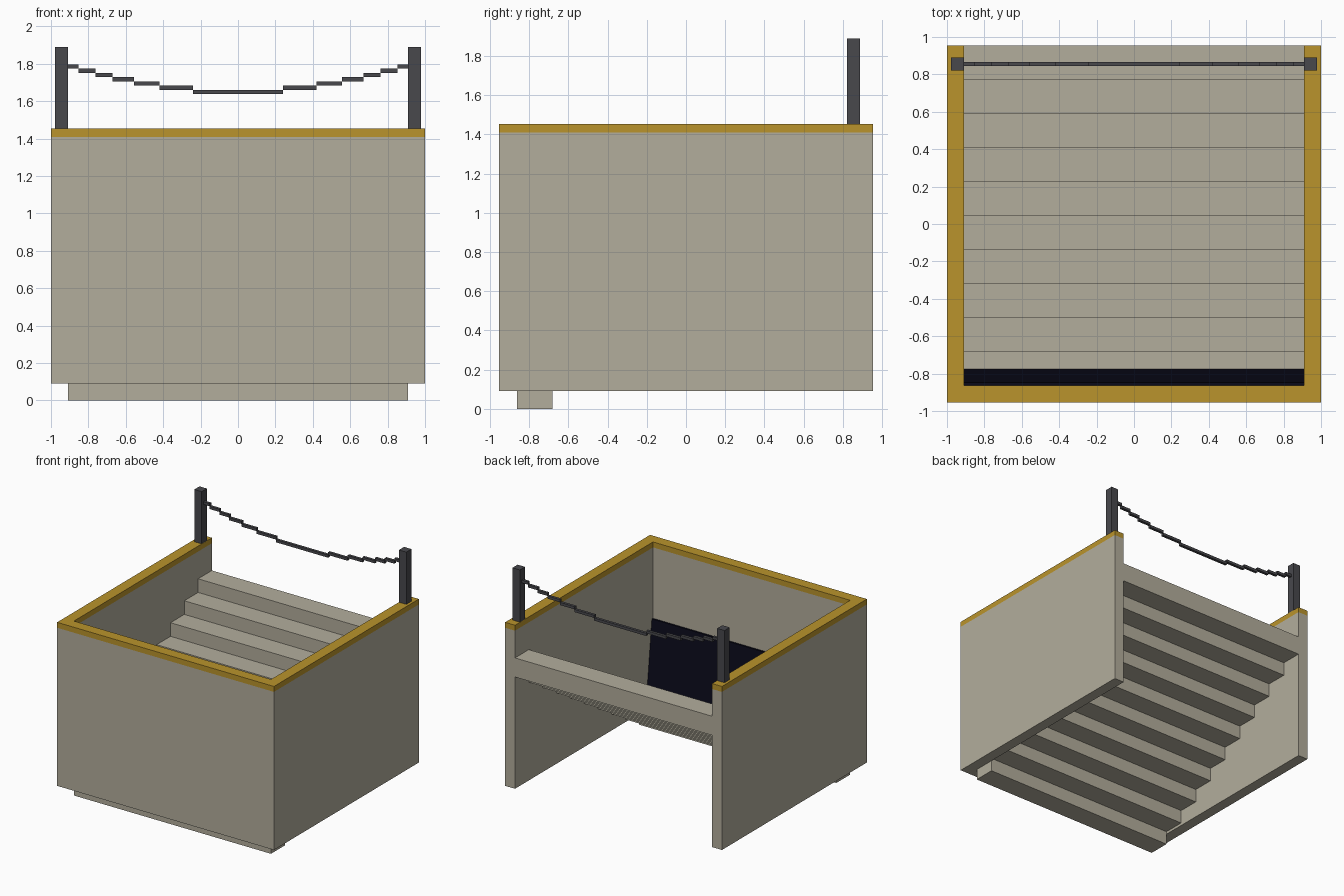
import bpy
import bmesh

old = bpy.data.objects.get("Cube")
if old:
    bpy.data.objects.remove(old, do_unlink=True)

U = 1 / 11  # module: wall thickness


def material(name, rgb):
    m = bpy.data.materials.new(name)
    m.use_nodes = True
    m.diffuse_color = (*rgb, 1)
    m.node_tree.nodes["Principled BSDF"].inputs["Base Color"].default_value = (*rgb, 1)
    return m


concrete = material("concrete", (0.45, 0.42, 0.335))
yellow = material("yellow_trim", (0.49, 0.295, 0.025))
iron = material("dark_iron", (0.065, 0.065, 0.073))
void = material("dark_void", (0.003, 0.003, 0.010))


def extrude(name, outline, depth, mat):
    """Extrude an outline of 3D points along the depth vector."""
    bm = bmesh.new()
    face = bm.faces.new([bm.verts.new(p) for p in outline])
    res = bmesh.ops.extrude_face_region(bm, geom=[face], use_keep_orig=True)
    moved = [v for v in res["geom"] if isinstance(v, bmesh.types.BMVert)]
    bmesh.ops.translate(bm, verts=moved, vec=depth)
    bmesh.ops.recalc_face_normals(bm, faces=bm.faces)
    mesh = bpy.data.meshes.new(name)
    bm.to_mesh(mesh)
    bm.free()
    mesh.materials.append(mat)
    obj = bpy.data.objects.new(name, mesh)
    bpy.context.collection.objects.link(obj)
    return obj


def box(name, x, y, z, mat):
    outline = [(x[0], y[0], z[0]), (x[1], y[0], z[0]),
               (x[1], y[1], z[0]), (x[0], y[1], z[0])]
    return extrude(name, outline, (0, 0, z[1] - z[0]), mat)


half_y = 10.5 * U
inner_x = 1 - U
front_y = -half_y + U
wall_top = 15.5 * U
rim_top = 16 * U

# Three-sided wall and its yellow rim share one plan
plan = [(-1, -half_y), (1, -half_y), (1, half_y), (inner_x, half_y),
        (inner_x, front_y), (-inner_x, front_y), (-inner_x, half_y), (-1, half_y)]
for name, z0, z1, mat in (("surrounding_wall", U, wall_top, concrete),
                          ("wall_rim", wall_top, rim_top, yellow)):
    extrude(name, [(x, y, z0) for x, y in plan], (0, 0, z1 - z0), mat)

# Staircase: stepped profile above and below
STEPS, RUN, RISE, THICK = 10, 2 * U, 1.25 * U, 1.75 * U
upper, lower = [], []
for i in range(STEPS):
    for y in (front_y + i * RUN, front_y + (i + 1) * RUN):
        upper.append((-inner_x, y, i * RISE + THICK))
        lower.append((-inner_x, y, i * RISE))
extrude("staircase", upper + lower[::-1], (2 * inner_x, 0, 0), concrete)

# Dark opening at the foot of the stairs, leaning on the front wall
foot = THICK - 0.02
extrude("dark_opening",
        [(-inner_x, front_y, foot), (-inner_x, front_y + U, foot),
         (-inner_x, front_y + 0.015, 9 * U), (-inner_x, front_y, 9 * U)],
        (2 * inner_x, 0, 0), void)

# Posts at the head of the stairs
chain_y = 0.855
for name, s in (("left_post", 1), ("right_post", -1)):
    xs = sorted((s * 0.91, s * 0.978))
    box(name, xs, (chain_y - 0.034, chain_y + 0.034), (rim_top, 1.89), iron)

# Sagging chain in stepped links
breaks = [0.24, 0.42, 0.557, 0.672, 0.763, 0.852, 0.91]
link = 0.25 * U


def chain_link(name, x0, x1, level):
    z = 1.638 + level * link
    box(name, (x0, x1), (chain_y - link / 2, chain_y + link / 2), (z, z + link), iron)


chain_link("chain_middle", -breaks[0], breaks[0], 0)
for i, (a, b) in enumerate(zip(breaks, breaks[1:]), 1):
    chain_link(f"chain_left_{i}", a, b, i)
    chain_link(f"chain_right_{i}", -b, -a, i)
